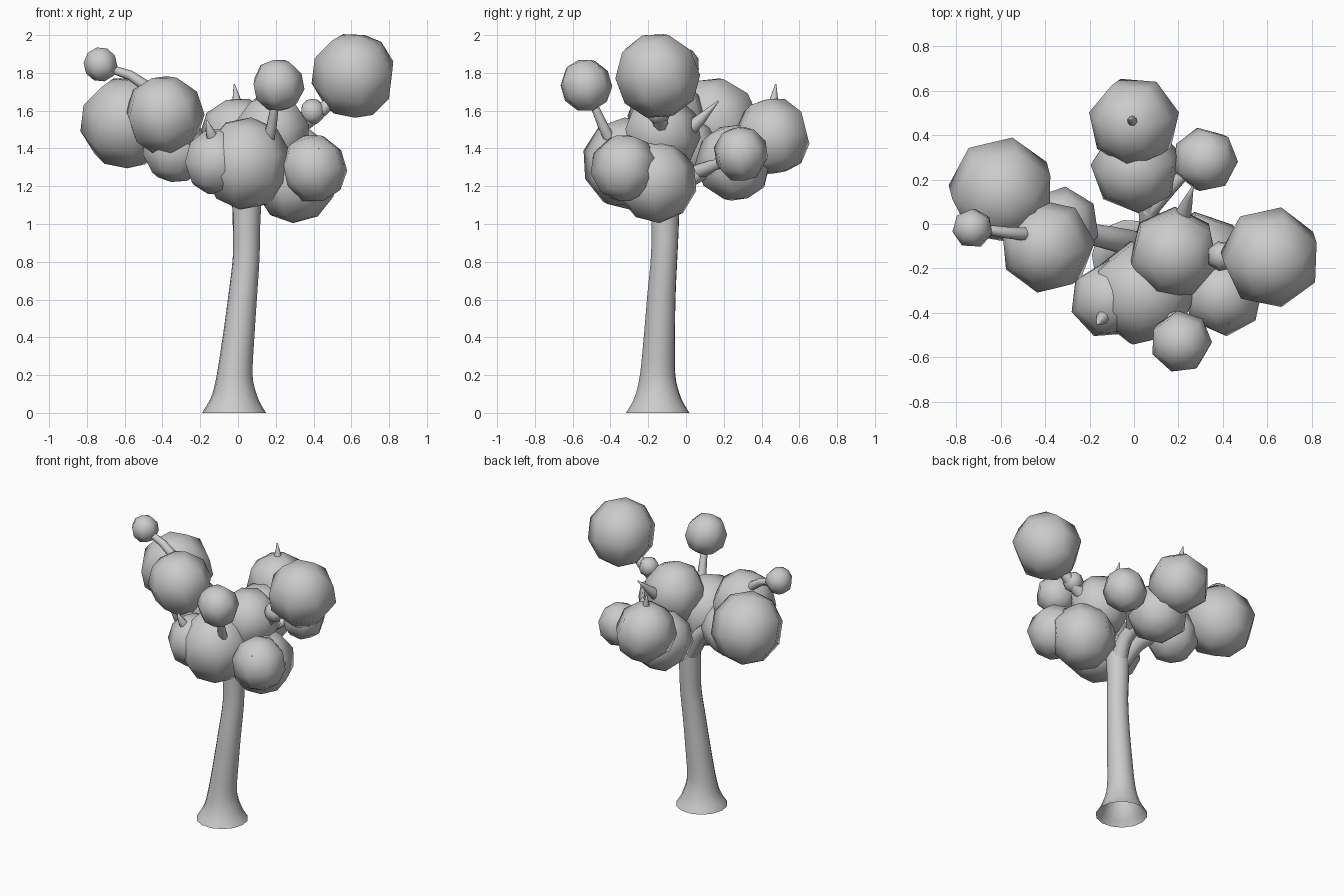
import bpy, bmesh, math, random
from mathutils import Vector, Euler

if "Cube" in bpy.data.objects:
    bpy.data.objects.remove(bpy.data.objects["Cube"])

random.seed(4)


def finish(bm, name):
    bmesh.ops.recalc_face_normals(bm, faces=bm.faces)
    me = bpy.data.meshes.new(name)
    bm.to_mesh(me)
    bm.free()
    for p in me.polygons:
        p.use_smooth = True
    ob = bpy.data.objects.new(name, me)
    bpy.context.collection.objects.link(ob)
    return ob


def tube(name, pts, sides=10, steps=4, level_base=False):
    """Tapered tube through (x, y, z, radius) points, smoothed by Catmull-Rom."""
    P = [Vector(p) for p in pts]
    P = [2 * P[0] - P[1]] + P + [2 * P[-1] - P[-2]]
    path = []
    for i in range(1, len(P) - 2):
        a, b, c, d = P[i - 1:i + 3]
        for k in range(steps):
            t = k / steps
            path.append(0.5 * (2 * b + (c - a) * t + (2 * a - 5 * b + 4 * c - d) * t * t
                               + (3 * b - a - 3 * c + d) * t ** 3))
    path.append(P[-2])
    bm = bmesh.new()
    rings = []
    for i, p in enumerate(path):
        tan = (path[min(i + 1, len(path) - 1)] - path[max(i - 1, 0)]).to_3d().normalized()
        if level_base and i == 0:
            tan = Vector((0, 0, 1))
        ref = Vector((0.3, 1, 0.05))
        u = (ref - tan * ref.dot(tan)).normalized()
        v = tan.cross(u)
        r = max(p[3], 0.004)
        rings.append([bm.verts.new(p.to_3d() + r * (u * math.cos(a) + v * math.sin(a)))
                      for a in (2 * math.pi * k / sides for k in range(sides))])
    for r0, r1 in zip(rings, rings[1:]):
        for k in range(sides):
            j = (k + 1) % sides
            bm.faces.new((r0[k], r0[j], r1[j], r1[k]))
    bm.faces.new(rings[-1])
    return finish(bm, name)


def leaf_ball(name, x, y, z, r):
    """Coarse low-poly ball, slightly tilted."""
    bm = bmesh.new()
    bmesh.ops.create_uvsphere(bm, u_segments=7, v_segments=5, radius=r * 1.045)
    ob = finish(bm, name)
    ob.location = (x, y, z)
    ob.rotation_euler = Euler((random.uniform(-0.4, 0.4), random.uniform(-0.4, 0.4),
                               random.uniform(0, 6.28)))
    return ob


# Trunk: flared open foot, gentle S-bend
tube("trunk", [(-.02, -.15, 0, .17), (-.019, -.15, .08, .125), (-.017, -.15, .2, .095),
               (.005, -.14, .42, .083), (.025, -.13, .62, .076), (.043, -.116, .82, .071),
               (.045, -.11, 1.0, .073), (.05, -.11, 1.15, .075), (.07, -.12, 1.28, .05)],
     sides=14, level_base=True)

# Boughs hidden in and between the foliage, plus pointed tips that poke out
branches = {
    "left_bough": [(.04, -.1, 1.08, .06), (-.08, -.07, 1.27, .055), (-.25, -.04, 1.42, .045),
                   (-.5, -.045, 1.74, .03), (-.7, -.02, 1.83, .02)],
    "left_back_bough": [(-.25, -.04, 1.4, .04), (-.45, .06, 1.46, .035), (-.6, .14, 1.53, .02)],
    "back_bough": [(.05, -.1, 1.1, .06), (.07, 0, 1.23, .05), (.05, .2, 1.33, .04),
                   (0, .42, 1.45, .035), (-.005, .46, 1.63, .027), (-.02, .475, 1.74, .003)],
    "back_right_bough": [(.06, .05, 1.27, .04), (.2, .2, 1.33, .03), (.31, .29, 1.38, .02)],
    "right_bough": [(.06, -.12, 1.15, .06), (.18, -.13, 1.4, .05), (.4, -.14, 1.57, .04),
                    (.6, -.15, 1.73, .02)],
    "back_spike": [(.18, -.1, 1.42, .04), (.22, .04, 1.52, .037), (.265, .17, 1.65, .003)],
    "front_bough": [(.06, -.15, 1.15, .05), (.1, -.3, 1.3, .04), (.165, -.41, 1.46, .032),
                    (.2, -.5, 1.66, .02)],
    "front_left_spike": [(-.08, -.34, 1.34, .04), (-.14, -.42, 1.47, .03), (-.165, -.45, 1.55, .003)],
    "front_right_spike": [(.3, -.25, 1.24, .04), (.38, -.37, 1.33, .03), (.425, -.45, 1.4, .003)],
}
for name, pts in branches.items():
    tube(name, pts, sides=8, steps=3)

# Foliage balls: x, y, z, radius
foliage = [
    (.615, -.15, 1.785, .22), (-.595, .15, 1.535, .234), (-.39, -.1, 1.575, .205),
    (-.727, -.02, 1.845, .088), (.0, .46, 1.465, .198), (.01, .255, 1.325, .198),
    (.32, .29, 1.37, .142), (.18, -.13, 1.48, .2), (.395, -.145, 1.595, .066),
    (.04, -.31, 1.32, .236), (.4, -.325, 1.295, .175), (-.11, -.34, 1.33, .172),
    (.212, -.53, 1.735, .135), (-.33, -.01, 1.395, .172), (.3, -.16, 1.225, .212),
]
for i, f in enumerate(foliage):
    leaf_ball(f"foliage_{i + 1}", *f)
